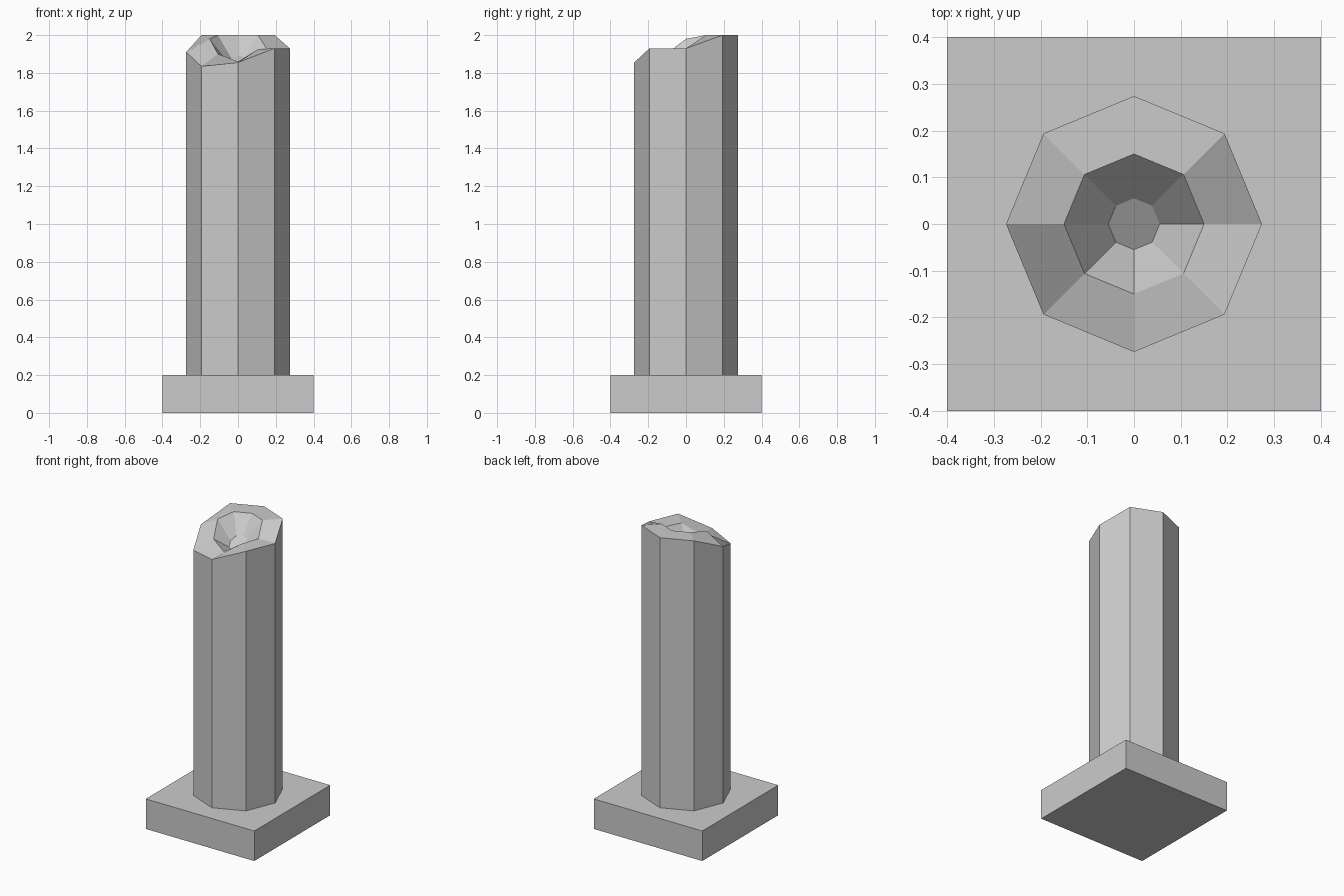
import bpy, bmesh
from math import cos, sin, pi

if "Cube" in bpy.data.objects:
    bpy.data.objects.remove(bpy.data.objects["Cube"])

SIDES = 8


def make_object(name, bm):
    bmesh.ops.recalc_face_normals(bm, faces=bm.faces[:])
    mesh = bpy.data.meshes.new(name)
    bm.to_mesh(mesh)
    bm.free()
    obj = bpy.data.objects.new(name, mesh)
    bpy.context.collection.objects.link(obj)
    return obj


def add_ring(bm, radius, heights):
    """Octagonal ring, first corner on +x, one height per corner."""
    return [bm.verts.new((radius * cos(2 * pi * i / SIDES),
                          radius * sin(2 * pi * i / SIDES), z))
            for i, z in enumerate(heights)]


def bridge(bm, a, b):
    for i in range(SIDES):
        j = (i + 1) % SIDES
        bm.faces.new((a[i], a[j], b[j], b[i]))


# Square base slab
bm = bmesh.new()
bmesh.ops.create_cube(bm, size=1)
for v in bm.verts:
    v.co = (v.co.x * 0.8, v.co.y * 0.8, (v.co.z + 0.5) * 0.2)
make_object("base_slab", bm)

# Broken octagonal shaft: foot, chipped outer rim, inner rim, hollow floor
bm = bmesh.new()
foot = add_ring(bm, 0.274, [0.2] * SIDES)
outer = add_ring(bm, 0.274, [1.93, 2.0, 2.0, 2.0, 1.91, 1.835, 1.855, 1.93])
inner = add_ring(bm, 0.15, [1.93, 2.0, 2.0, 2.0, 1.98, 1.90, 1.86, 1.925])
floor_z = [1.86 + 0.6 * 0.055 * sin(2 * pi * i / SIDES) for i in range(SIDES)]
hollow = add_ring(bm, 0.055, floor_z)
bm.faces.new(foot)
bridge(bm, foot, outer)
bridge(bm, outer, inner)
bridge(bm, inner, hollow)
bm.faces.new(hollow)
make_object("broken_column", bm)
